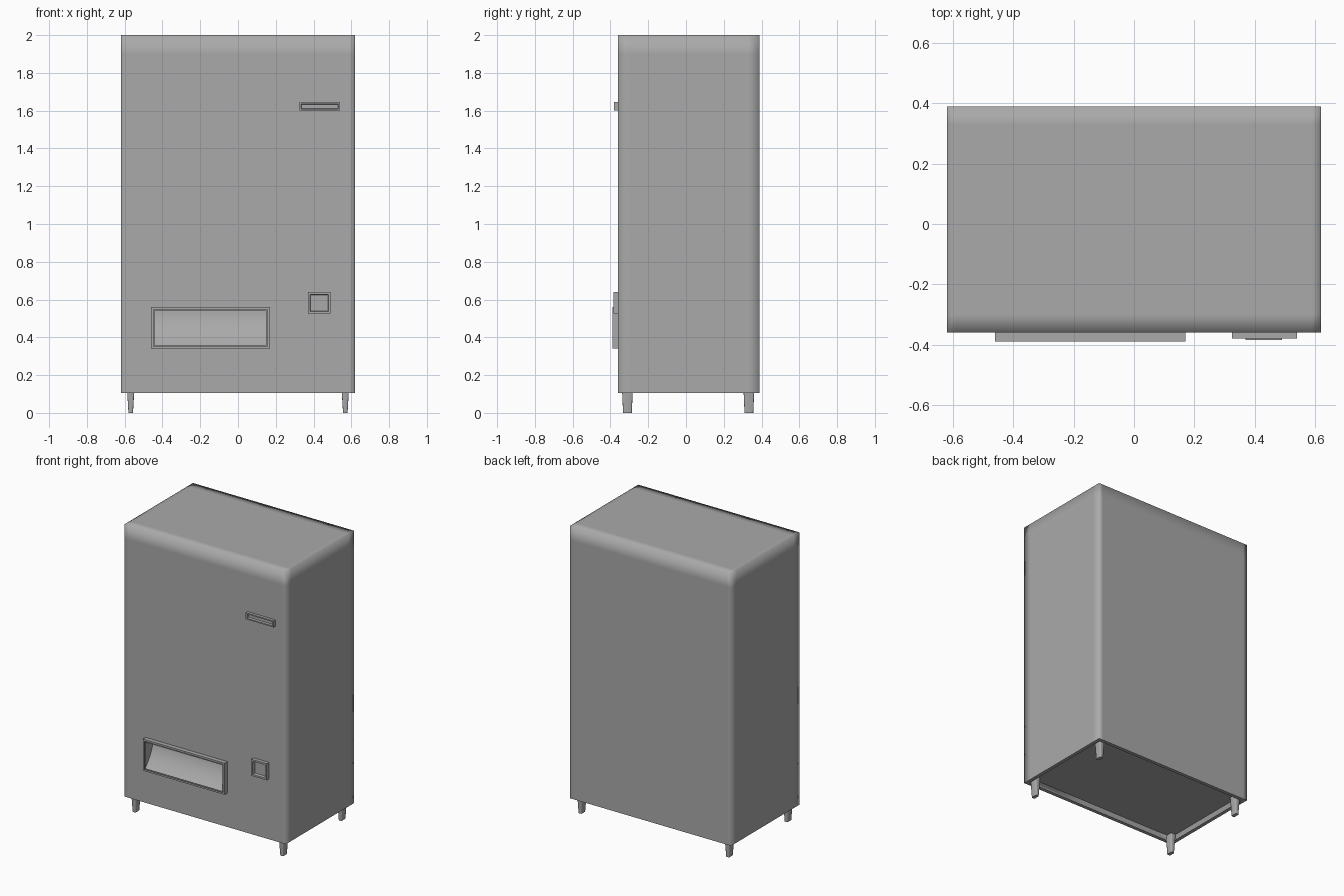
import bpy, bmesh, math
from mathutils import Vector, Matrix

cube = bpy.data.objects.get("Cube")
if cube:
    bpy.data.objects.remove(cube, do_unlink=True)

grey = bpy.data.materials.new("plain_grey")
grey.use_nodes = True
COLOUR = (0.4, 0.4, 0.4, 1)
grey.diffuse_color = COLOUR
shader = grey.node_tree.nodes["Principled BSDF"]
shader.inputs["Base Color"].default_value = COLOUR
shader.inputs["Roughness"].default_value = 0.8


def make_object(name, bm, angle=None):
    """Turn a bmesh into an object; with an angle, smooth its soft edges."""
    mesh = bpy.data.meshes.new(name)
    bm.to_mesh(mesh)
    bm.free()
    mesh.materials.append(grey)
    obj = bpy.data.objects.new(name, mesh)
    bpy.context.collection.objects.link(obj)
    if angle:
        bpy.ops.object.select_all(action='DESELECT')
        obj.select_set(True)
        bpy.context.view_layer.objects.active = obj
        bpy.ops.object.shade_smooth_by_angle(angle=math.radians(angle))
    return obj


def box(low, high):
    low, high = Vector(low), Vector(high)
    bm = bmesh.new()
    place = Matrix.Translation((low + high) / 2) @ Matrix.Diagonal((*(high - low), 1))
    bmesh.ops.create_cube(bm, size=1, matrix=place)
    return bm


def facing(bm, direction):
    bm.normal_update()
    return [f for f in bm.faces if f.normal.dot(Vector(direction)) > 0.9]


HALF, FRONT, BACK, BASE, TOP = 0.62, -0.36, 0.39, 0.105, 2.0
TRAY = (-0.46, 0.17, 0.34, 0.56)
HOLE = (TRAY[0] + 0.01, TRAY[1] - 0.01, TRAY[2] + 0.01, TRAY[3] - 0.01)

# Cabinet with a recessed underside
bm = box((-HALF, FRONT, BASE), (HALF, BACK, TOP))
under = facing(bm, (0, 0, -1))
bmesh.ops.inset_region(bm, faces=under, thickness=0.035)
bmesh.ops.inset_region(bm, faces=under, thickness=0.015, depth=-0.03)

# Support loops keep the soft edge shading narrow, and outline the tray hole
cuts = [(0, x) for x in (-HALF + 0.03, HALF - 0.03, HOLE[0], HOLE[1])]
cuts += [(1, y) for y in (FRONT + 0.06, BACK - 0.06)]
cuts += [(2, z) for z in (TOP - 0.1, HOLE[2], HOLE[3])]
for axis, value in cuts:
    normal = Vector((0, 0, 0))
    normal[axis] = 1
    bmesh.ops.bisect_plane(bm, geom=bm.verts[:] + bm.edges[:] + bm.faces[:],
                           plane_co=normal * value, plane_no=normal)
hole = []
for f in facing(bm, (0, -1, 0)):
    c = f.calc_center_median()
    if c.y < FRONT + 0.01 and HOLE[0] < c.x < HOLE[1] and HOLE[2] < c.z < HOLE[3]:
        hole.append(f)
bmesh.ops.delete(bm, geom=hole, context='FACES')
bm.normal_update()
for f in bm.faces:
    f.smooth = True
for e in bm.edges:
    if any(f.normal.z < -0.9 for f in e.link_faces) and e.calc_face_angle(0) > 0.5:
        e.smooth = False
make_object("cabinet", bm)


def frame(x0, x1, z0, z1, front, border):
    """Raised panel without a back; returns it with its inner front face."""
    bm = box((x0, front, z0), (x1, FRONT, z1))
    bmesh.ops.delete(bm, geom=facing(bm, (0, 1, 0)), context='FACES')
    inner = facing(bm, (0, -1, 0))
    bmesh.ops.inset_region(bm, faces=inner, thickness=border)
    return bm, inner


# Dispensing tray: frame around a scooped recess
TRAY_FRONT, BORDER, DEPTH, STEPS = -0.39, 0.018, 0.09, 8
bm, inner = frame(*TRAY, TRAY_FRONT, BORDER)
bmesh.ops.delete(bm, geom=inner, context='FACES')
x0, x1 = TRAY[0] + BORDER, TRAY[1] - BORDER
z0, z1 = TRAY[2] + BORDER, TRAY[3] - BORDER
profile = [(TRAY_FRONT, z1)]
for i in range(STEPS + 1):
    t = i / STEPS
    profile.append((TRAY_FRONT + DEPTH * (1 - t * t), z1 + (z0 - z1) * t))
left = [bm.verts.new((x0, y, z)) for y, z in profile]
right = [bm.verts.new((x1, y, z)) for y, z in profile]
for i in range(len(profile) - 1):
    bm.faces.new((left[i], left[i + 1], right[i + 1], right[i]))
bm.faces.new(left[::-1])
bm.faces.new(right)
bmesh.ops.remove_doubles(bm, verts=bm.verts[:], dist=0.0005)
make_object("dispensing_tray", bm, 40)

# Coin return and note slot: frames with shallow recesses
for name, rect, front, border, depth in (
        ("coin_return", (0.37, 0.49, 0.525, 0.64), -0.385, 0.017, 0.02),
        ("note_slot", (0.325, 0.54, 1.6, 1.645), -0.38, 0.012, 0.014)):
    bm, inner = frame(*rect, front, border)
    bmesh.ops.inset_region(bm, faces=inner, thickness=0.004, depth=-depth)
    make_object(name, bm, 40)

# Four tapered feet
for side, x in (("right", -0.568), ("left", 0.568)):
    for end, y in (("front", -0.31), ("back", 0.333)):
        bm = box((x - 0.02, y - 0.029, 0), (x + 0.02, y + 0.029, 0.136))
        for v in bm.verts:
            if v.co.z < 0.01:
                v.co.x = x + (v.co.x - x) * 0.6
                v.co.y = y + (v.co.y - y) * 0.8
        bmesh.ops.bevel(bm, geom=[e for e in bm.edges
                                  if abs(e.verts[0].co.z - e.verts[1].co.z) > 0.1],
                        offset=0.006, segments=2, affect='EDGES', profile=0.5)
        make_object(f"{end}_{side}_foot", bm, 50)
